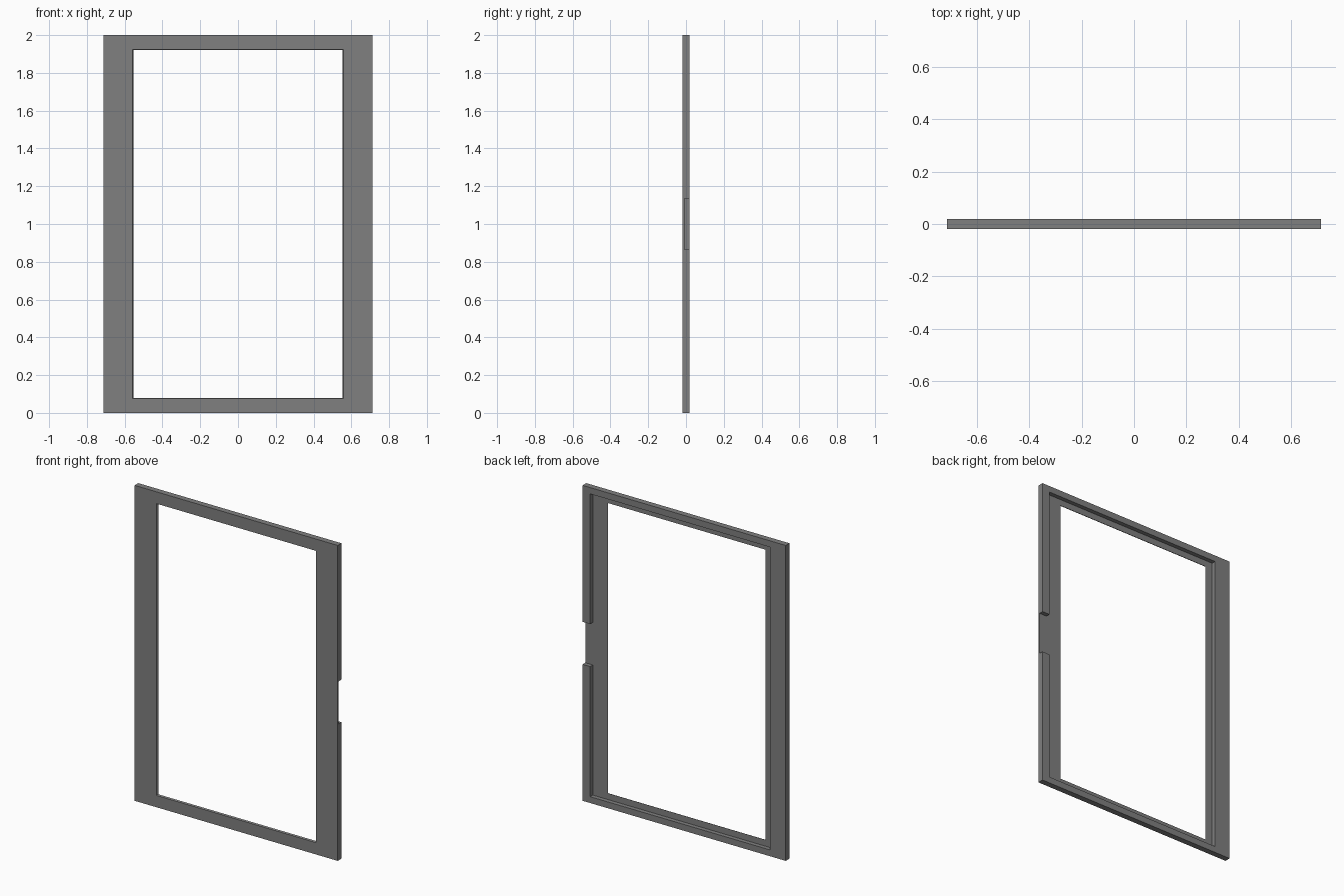
import bpy, bmesh

if "Cube" in bpy.data.objects:
    bpy.data.objects.remove(bpy.data.objects["Cube"])

W, H = 0.7125, 2.0               # half width, height
FRONT, FLOOR, BACK = -0.0185, -0.0085, 0.0185

grey = bpy.data.materials.new("mid grey")
grey.diffuse_color = (0.216, 0.216, 0.216, 1)
grey.use_nodes = True
grey.node_tree.nodes["Principled BSDF"].inputs["Base Color"].default_value = grey.diffuse_color


def finish(bm, name):
    bmesh.ops.recalc_face_normals(bm, faces=bm.faces)
    mesh = bpy.data.meshes.new(name)
    bm.to_mesh(mesh)
    bm.free()
    mesh.materials.append(grey)
    obj = bpy.data.objects.new(name, mesh)
    bpy.context.collection.objects.link(obj)
    return obj


def rect(bm, x0, x1, z0, z1, y):
    return [bm.verts.new((x, y, z)) for x, z in
            ((x0, z0), (x1, z0), (x1, z1), (x0, z1))]


# Panel frame: rectangular loops joined all the way around its cross-section
bm = bmesh.new()
loops = [
    rect(bm, -W, W, 0, H, FRONT),                    # outer front edge
    rect(bm, -0.559, 0.559, 0.075, 1.925, FRONT),    # opening, front edge
    rect(bm, -0.553, 0.553, 0.080, 1.920, FLOOR),    # opening, back edge
    rect(bm, -0.603, 0.660, 0.040, 1.960, FLOOR),    # recess floor
    rect(bm, -0.603, 0.660, 0.040, 1.960, BACK),     # recess rim
    rect(bm, -W, W, 0, H, BACK),                     # outer back edge
]
for a, b in zip(loops, loops[1:] + loops[:1]):
    for i in range(4):
        j = (i + 1) % 4
        bm.faces.new((a[i], a[j], b[j], b[i]))
frame = finish(bm, "panel_frame")

# Notch through the rim on the right side, level with the recess floor
bm = bmesh.new()
lo = rect(bm, 0.64, 0.80, 0.865, 1.135, FLOOR)
hi = rect(bm, 0.64, 0.80, 0.865, 1.135, 0.05)
bm.faces.new(lo)
bm.faces.new(hi)
for i in range(4):
    j = (i + 1) % 4
    bm.faces.new((lo[i], lo[j], hi[j], hi[i]))
cutter = finish(bm, "notch_cutter")
cutter.hide_render = True

cut = frame.modifiers.new("notch", 'BOOLEAN')
cut.operation = 'DIFFERENCE'
cut.solver = 'EXACT'
cut.object = cutter
bpy.context.view_layer.objects.active = frame
frame.select_set(True)
bpy.ops.object.modifier_apply(modifier=cut.name)
bpy.data.objects.remove(cutter)
